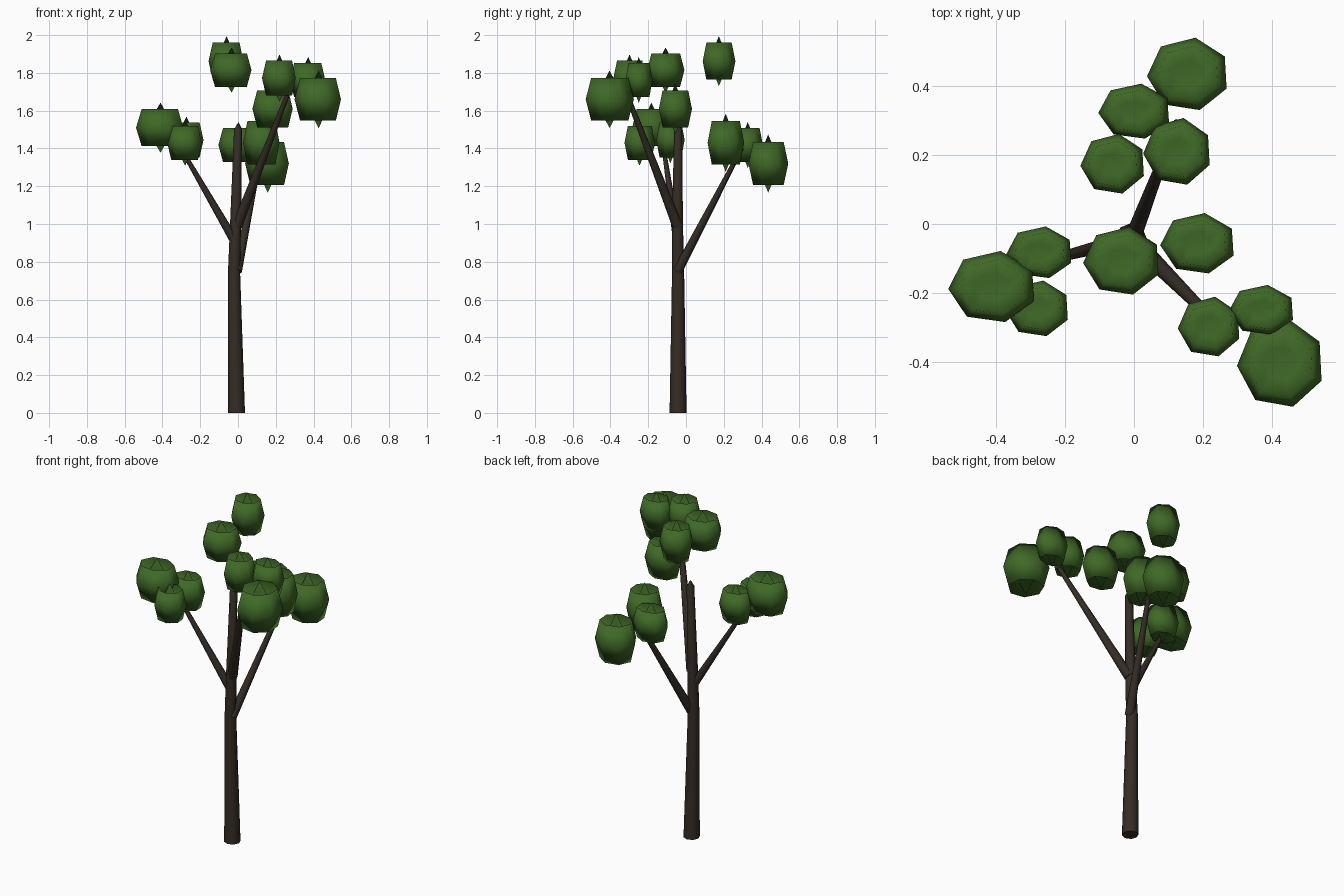
import bpy, bmesh, math
from mathutils import Vector

if "Cube" in bpy.data.objects:
    bpy.data.objects.remove(bpy.data.objects["Cube"])


def material(name, rgb):
    m = bpy.data.materials.new(name)
    m.diffuse_color = (*rgb, 1)
    m.use_nodes = True
    m.node_tree.nodes["Principled BSDF"].inputs["Base Color"].default_value = m.diffuse_color
    return m


BARK = material("dark bark", (0.036, 0.026, 0.019))
LEAF = material("leaf green", (0.05, 0.14, 0.02))


def finish(bm, name, mat):
    bmesh.ops.recalc_face_normals(bm, faces=bm.faces)
    for f in bm.faces:
        f.smooth = len(f.verts) < 7
    me = bpy.data.meshes.new(name)
    bm.to_mesh(me)
    bm.free()
    me.materials.append(mat)
    ob = bpy.data.objects.new(name, me)
    bpy.context.collection.objects.link(ob)
    return ob


def bridge(bm, a, b):
    n = len(a)
    for i in range(n):
        bm.faces.new((a[i], a[(i + 1) % n], b[(i + 1) % n], b[i]))


# Tapered limb along a path of (x, y, z, radius)
def limb(name, path, sides=8):
    bm = bmesh.new()
    pts = [Vector(p[:3]) for p in path]
    rings = []
    for i, p in enumerate(path):
        d = (pts[min(i + 1, len(pts) - 1)] - pts[max(i - 1, 0)]).normalized()
        if i == 0 and p[2] == 0:
            d = Vector((0, 0, 1))
        u = Vector((0, 1, 0)).cross(d).normalized()
        v = d.cross(u)
        rings.append([bm.verts.new(pts[i] + p[3] * (
            u * math.cos(math.tau * k / sides) + v * math.sin(math.tau * k / sides)))
            for k in range(sides)])
    for a, b in zip(rings, rings[1:]):
        bridge(bm, a, b)
    bm.faces.new(rings[0][::-1])
    bm.faces.new(rings[-1])
    return finish(bm, name, BARK)


# Seven-sided leaf clump: dimpled ends with a small spike in each dimple
PROFILE = [(0.38, 0.52), (0.77, 1.0), (1.0, 0.0), (0.77, -1.0), (0.38, -0.52)]


def clump(name, x, y, z, rx, ry, h):
    bm = bmesh.new()
    rings = []
    for r, t in PROFILE:
        rings.append([bm.verts.new((
            x + rx * r * math.cos(math.radians(183) + math.tau * k / 7),
            y + ry * r * math.sin(math.radians(183) + math.tau * k / 7),
            z + h * t)) for k in range(7)])
    for a, b in zip(rings, rings[1:]):
        bridge(bm, a, b)
    for ring, s in ((rings[0], 1), (rings[-1], -1)):
        tip = bm.verts.new((x, y, z + s * h * 1.35))
        for k in range(7):
            bm.faces.new((ring[k], ring[(k + 1) % 7], tip))
    return finish(bm, name, LEAF)


# Trunk and three branches
limb("trunk", [(-.008, -.042, 0, .045), (-.021, -.042, .75, .032),
               (-.013, -.045, 1.0, .029), (0, -.042, 1.5, .021),
               (0, -.042, 1.53, .004)])
limb("back_branch", [(-.005, -.045, .75, .026), (.125, .295, 1.40, .011)])
limb("left_branch", [(-.018, -.045, .91, .024), (-.29, -.115, 1.38, .011)])
limb("front_branch", [(-.005, -.045, .99, .028), (.268, -.318, 1.70, .012)])

# Leaf clumps: x, y, z, radius x, radius y, half height
CLUMPS = {
    "back": [(.158, .435, 1.32, .1205, .108, .114),
             (.003, .327, 1.418, .107, .082, .09),
             (.127, .21, 1.43, .1005, .0995, .114)],
    "crown": [(-.06, .174, 1.862, .096, .089, .098),
              (.187, -.057, 1.61, .111, .09, .098),
              (-.034, -.108, 1.815, .114, .101, .0885)],
    "left": [(-.273, -.083, 1.445, .098, .077, .092),
             (-.41, -.183, 1.51, .13, .106, .098),
             (-.28, -.246, 1.43, .095, .083, .09)],
    "front": [(.22, -.299, 1.772, .093, .089, .093),
              (.372, -.25, 1.762, .0975, .074, .09),
              (.427, -.405, 1.66, .128, .131, .113)],
}
for side, items in CLUMPS.items():
    for i, c in enumerate(items):
        clump(f"{side}_leaf_clump_{i + 1}", *c)
